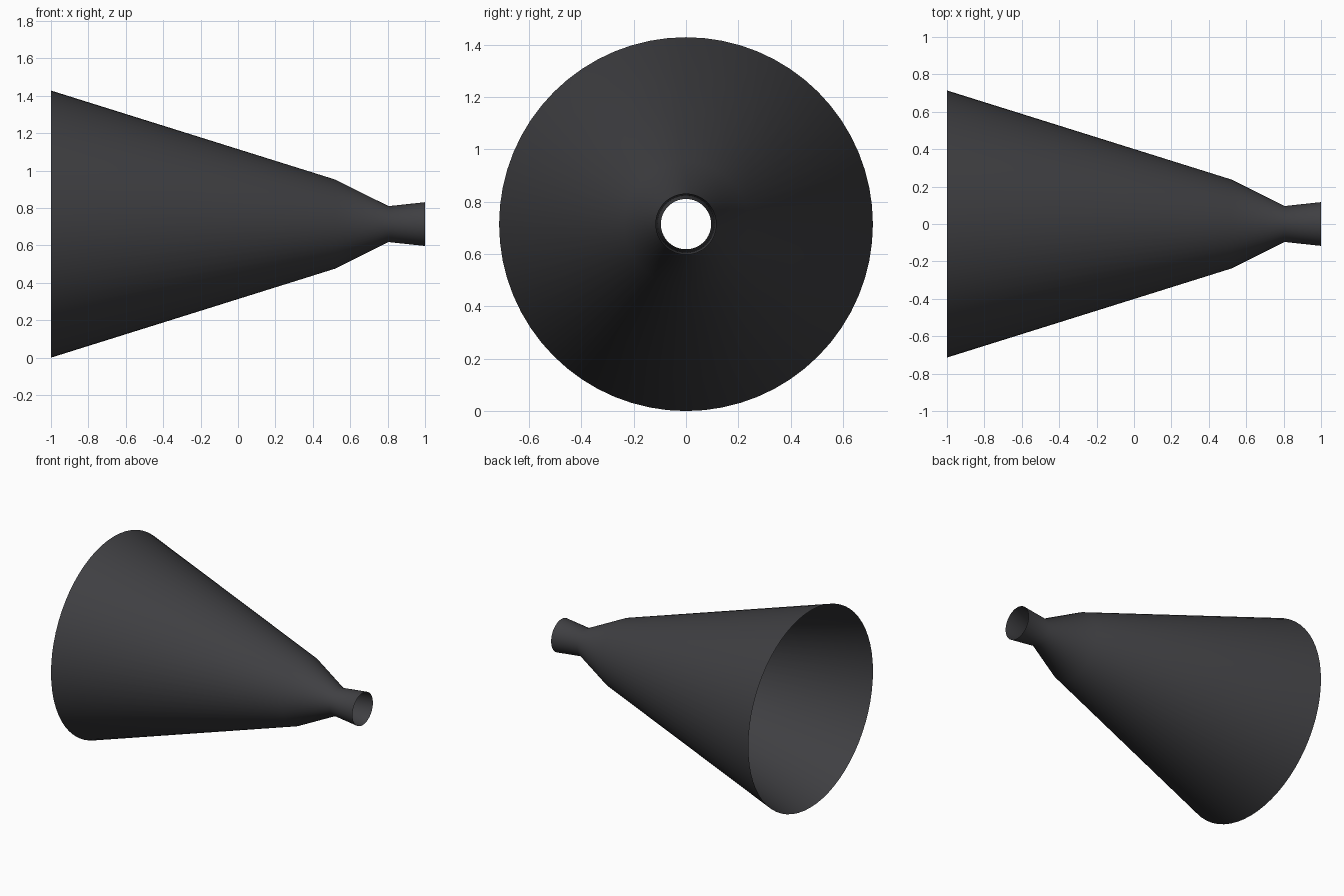
import bpy, bmesh, math

if "Cube" in bpy.data.objects:
    bpy.data.objects.remove(bpy.data.objects["Cube"])

SIDES = 64
AXIS_Z = 0.714

# Profile along x: (position, radius)
PROFILE = [(-1.0, 0.714), (0.52, 0.238), (0.805, 0.096), (1.0, 0.117)]

# Dark shell material
dark = bpy.data.materials.new("dark_shell")
dark.diffuse_color = (0.05, 0.05, 0.055, 1)
dark.use_nodes = True
dark.node_tree.nodes["Principled BSDF"].inputs["Base Color"].default_value = dark.diffuse_color

# Open thin-walled cone with a pinched throat and flared mouthpiece
bm = bmesh.new()
rings = []
for x, r in PROFILE:
    rings.append([bm.verts.new((x, r * math.cos(2 * math.pi * i / SIDES),
                                AXIS_Z + r * math.sin(2 * math.pi * i / SIDES)))
                  for i in range(SIDES)])
for a, b in zip(rings, rings[1:]):
    for i in range(SIDES):
        j = (i + 1) % SIDES
        bm.faces.new((a[i], a[j], b[j], b[i])).smooth = True

# Point the normals outward from the axis
bm.normal_update()
f = bm.faces[:][0]
c = f.calc_center_median()
if f.normal.y * c.y + f.normal.z * (c.z - AXIS_Z) < 0:
    bmesh.ops.reverse_faces(bm, faces=bm.faces[:])

mesh = bpy.data.meshes.new("megaphone_cone")
bm.to_mesh(mesh)
bm.free()
mesh.materials.append(dark)
cone = bpy.data.objects.new("megaphone_cone", mesh)
bpy.context.collection.objects.link(cone)
